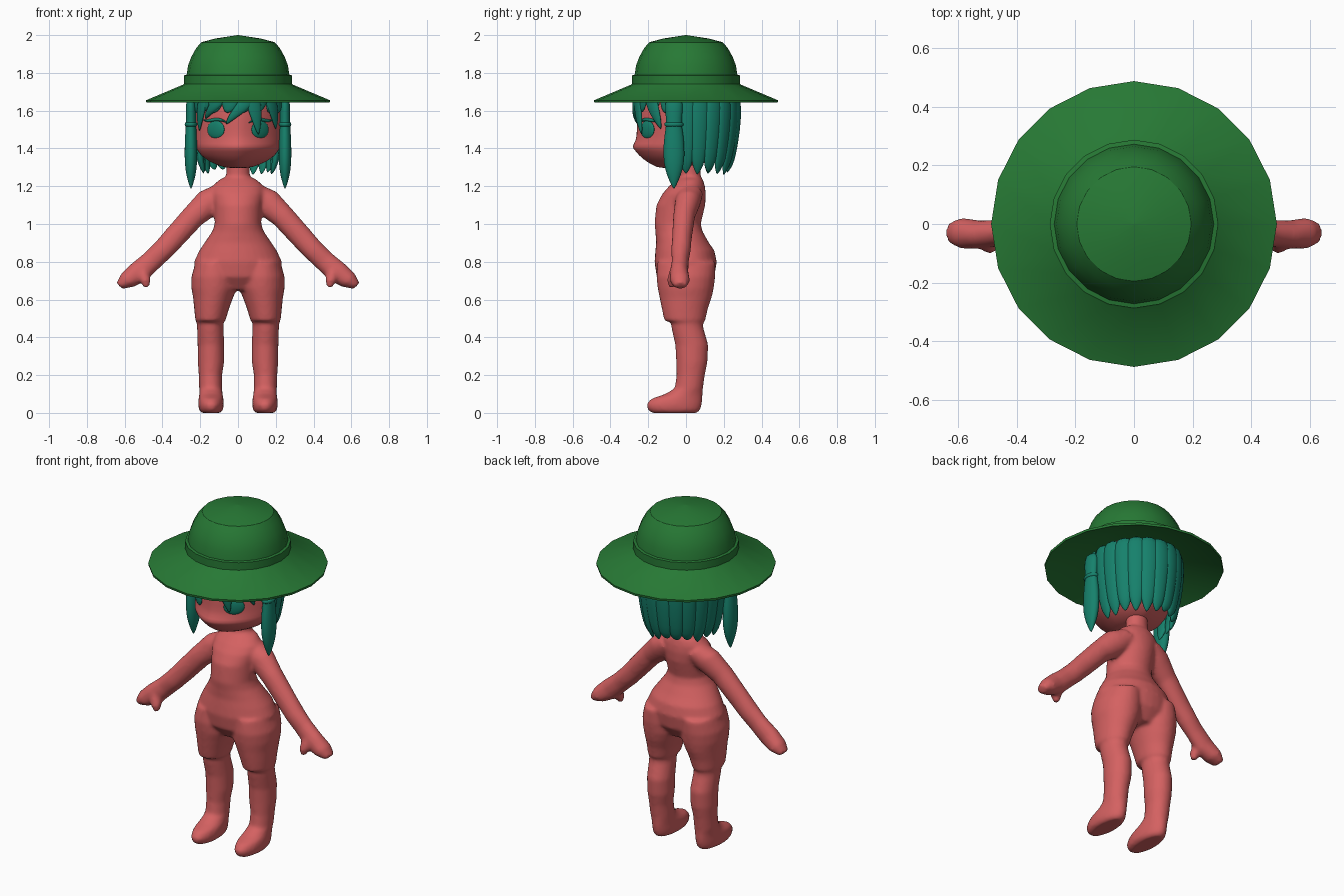
import bpy, bmesh, random
from math import sin, cos, pi, radians, copysign
from mathutils import Vector as V

random.seed(4)


def material(name, rgb):
    m = bpy.data.materials.new(name)
    m.diffuse_color = (*rgb, 1)
    return m


RED = material("red", (0.66, 0.12, 0.12))
GREEN = material("green", (0.02, 0.19, 0.035))
TEAL = material("teal", (0.008, 0.22, 0.15))


def loft(bm, rings, n=16, e=1.0):
    """Skin closed rings given as (centre, half axis a, half axis b)."""
    def p(v):
        return copysign(abs(v) ** e, v)
    loops = []
    for c, a, b in rings:
        c, a, b = V(c), V(a), V(b)
        loops.append([bm.verts.new(c + a * p(cos(2 * pi * i / n)) + b * p(sin(2 * pi * i / n)))
                      for i in range(n)])
    for l0, l1 in zip(loops, loops[1:]):
        for i in range(n):
            j = (i + 1) % n
            bm.faces.new((l0[i], l0[j], l1[j], l1[i]))
    bm.faces.new(loops[0])
    bm.faces.new(loops[-1])


def level(z, x, rx, front, back):
    """Horizontal ring from its half width and front / back y."""
    return (x, (front + back) / 2, z), (rx, 0, 0), (0, (back - front) / 2, 0)


def finish(bm, name, mat, subdiv=0, sharp=None):
    bmesh.ops.recalc_face_normals(bm, faces=bm.faces)
    me = bpy.data.meshes.new(name)
    bm.to_mesh(me)
    bm.free()
    me.polygons.foreach_set("use_smooth", [True] * len(me.polygons))
    if sharp:
        me.set_sharp_from_angle(angle=radians(sharp))
    me.materials.append(mat)
    ob = bpy.data.objects.new(name, me)
    bpy.context.collection.objects.link(ob)
    if subdiv:
        m = ob.modifiers.new("subdivide", 'SUBSURF')
        m.levels = m.render_levels = subdiv
    return ob


# Body: torso, legs and arms fused by a voxel remesh
bm = bmesh.new()
torso = [(.65, .13, -.1, .1), (.72, .225, -.155, .15), (.8, .233, -.167, .163),
         (.86, .205, -.162, .15), (.9, .178, -.158, .122), (.96, .137, -.162, .088),
         (1.0, .123, -.167, .078), (1.1, .128, -.157, .102), (1.16, .14, -.125, .105),
         (1.2, .135, -.09, .1), (1.235, .1, -.05, .09), (1.25, .062, -.032, .078),
         (1.36, .06, -.035, .078)]
loft(bm, [level(z, 0, *r) for z, *r in torso], 32)
legs = [(0, .143, .05, -.18, .06), (.015, .143, .064, -.202, .076), (.045, .143, .068, -.212, .084),
        (.075, .143, .066, -.185, .088), (.1, .143, .062, -.11, .088), (.13, .145, .061, -.06, .09),
        (.2, .146, .062, -.05, .1), (.27, .143, .07, -.052, .114), (.36, .143, .071, -.057, .118),
        (.45, .147, .07, -.077, .092), (.48, .148, .07, -.08, .09), (.488, .146, .08, -.115, .102),
        (.55, .14, .092, -.128, .115), (.61, .132, .106, -.14, .136), (.66, .126, .121, -.15, .147),
        (.72, .125, .122, -.157, .155), (.8, .12, .105, -.15, .157)]
arms = [(.09, .02, 1.16, .06, .07), (.15, .01, 1.117, .076, .068), (.235, -.01, 1.042, .063, .058),
        (.345, -.022, .92, .06, .052), (.40, -.027, .86, .057, .052), (.455, -.03, .807, .056, .045),
        (.525, -.036, .745, .06, .048), (.585, -.032, .702, .048, .053), (.628, -.03, .672, .022, .035)]
thumb = [(.505, -.055, .76, .03), (.493, -.07, .705, .032), (.485, -.076, .662, .014)]
for s in (-1, 1):
    loft(bm, [level(z, s * x, *r) for z, x, *r in legs], 28)
    loft(bm, [((s * x, y, z), (s * .71 * w, 0, .71 * w), (0, t, 0)) for x, y, z, w, t in arms], 24)
    loft(bm, [((s * x, y, z), (r, 0, 0), (0, r, 0)) for x, y, z, r in thumb])
body = finish(bm, "body", RED)
rm = body.modifiers.new("fuse", 'REMESH')
rm.mode, rm.voxel_size, rm.use_smooth_shade = 'VOXEL', .01, True
sm = body.modifiers.new("soften", 'SMOOTH')
sm.factor, sm.iterations = .5, 7

# Head with a slightly pointed face
bm = bmesh.new()
head = [(1.295, .05, -.14, 0), (1.31, .11, -.175, .08), (1.345, .18, -.235, .14),
        (1.385, .215, -.268, .19), (1.41, .226, -.292, .21), (1.44, .234, -.265, .225),
        (1.5, .238, -.262, .24), (1.58, .24, -.262, .25), (1.66, .235, -.25, .245),
        (1.75, .19, -.2, .2), (1.8, .08, -.08, .08)]
loft(bm, [level(z, 0, *r) for z, *r in head], 28, 1.25)
finish(bm, "head", RED, 1)


def face_y(x):
    return -.01 - .25 * (1 - (x / .238) ** 1.6) ** .625


# Eyes and lashes
for s, side in ((-1, "left"), (1, "right")):
    bm = bmesh.new()
    bmesh.ops.create_uvsphere(bm, u_segments=24, v_segments=12, radius=1)
    eye = finish(bm, side + "_eye", TEAL)
    eye.scale = (.057, .014, .047)
    eye.location = (s * .117, -.204, 1.5)
    eye.rotation_euler.z = s * radians(38)
    bm = bmesh.new()
    lash = [(.055, 1.535, .003), (.085, 1.552, .009), (.125, 1.555, .01),
            (.16, 1.543, .009), (.188, 1.553, .003)]
    loft(bm, [((s * x, face_y(x), z), (0, 0, h), (0, .016, 0)) for x, z, h in lash], 8)
    finish(bm, side + "_lash", TEAL, 1)


def strand(bm, pts):
    """Flat lock of hair; points are (angle, radius, z, half width, half thickness)."""
    rings = []
    for ang, r, z, w, t in pts:
        c, n = cos(radians(ang)), sin(radians(ang))
        rings.append(((.87 * r * c, r * n, z), (-n * w, c * w, 0), (c * t, n * t, 0)))
    loft(bm, rings, 10)


# Back hair: overlapping pointed strands
bm = bmesh.new()
for i in range(12):
    a = 180 * i / 11
    tip = 1.265 + random.uniform(-.01, .03)
    lift = .012 * sin(radians(a))
    strand(bm, [(a, .262, 1.71, .05, .02), (a, .262 + lift, 1.62, .054, .024),
                (a, .255 + lift, 1.5, .052, .024), (a, .235 + lift, 1.37, .044, .022),
                (a, .222 + lift, 1.31, .034, .018), (a, .208 + lift, tip, .003, .003)])
finish(bm, "back_hair", TEAL, 1)

# Fringe: short row under the hat plus sweeping bangs
bm = bmesh.new()
for i in range(8):
    a = -160 + 20 * i
    strand(bm, [(a, .265, 1.71, .055, .015), (a, .268, 1.63, .052, .015), (a - 4, .266, 1.585, .012, .008)])
bangs = [(-72, -106, 1.525, .05), (-72, -62, 1.47, .045), (-112, -138, 1.555, .045),
         (-45, -30, 1.5, .045), (-140, -152, 1.49, .04)]
for a, b, tip, w in bangs:
    strand(bm, [(a, .268, 1.7, w, .015), (a + .25 * (b - a), .274, 1.63, w, .016),
                (a + .7 * (b - a), .274, .45 * 1.63 + .55 * tip, w * .65, .014),
                (b, .265, tip, .003, .004)])
finish(bm, "fringe", TEAL, 1)

# Tied side locks
lock = [(1.68, .025, .05), (1.59, .03, .048), (1.53, .027, .04), (1.48, .032, .052),
        (1.36, .037, .062), (1.28, .03, .047), (1.23, .018, .026), (1.185, .003, .003)]
tie = [(1.515, .028, .045), (1.52, .035, .053), (1.535, .035, .053), (1.54, .028, .045)]
for s, side in ((-1, "left"), (1, "right")):
    for name, rings in (("lock", lock), ("hair_tie", tie)):
        bm = bmesh.new()
        loft(bm, [((s * .249, -.064, z), (a, 0, 0), (0, b, 0)) for z, a, b in rings], 12)
        finish(bm, side + "_" + name, TEAL, 1)

# Hat: twenty-sided revolved brim, band and crown
bm = bmesh.new()
profile = [(.26, 1.735), (.485, 1.642), (.487, 1.655), (.29, 1.738), (.287, 1.742), (.287, 1.787),
           (.272, 1.79), (.264, 1.84), (.247, 1.885), (.222, 1.93), (.195, 1.962), (.12, 1.982), (.002, 2.0)]
loft(bm, [((0, 0, z), (r, 0, 0), (0, r, 0)) for r, z in profile], 20)
finish(bm, "hat", GREEN, sharp=32)
